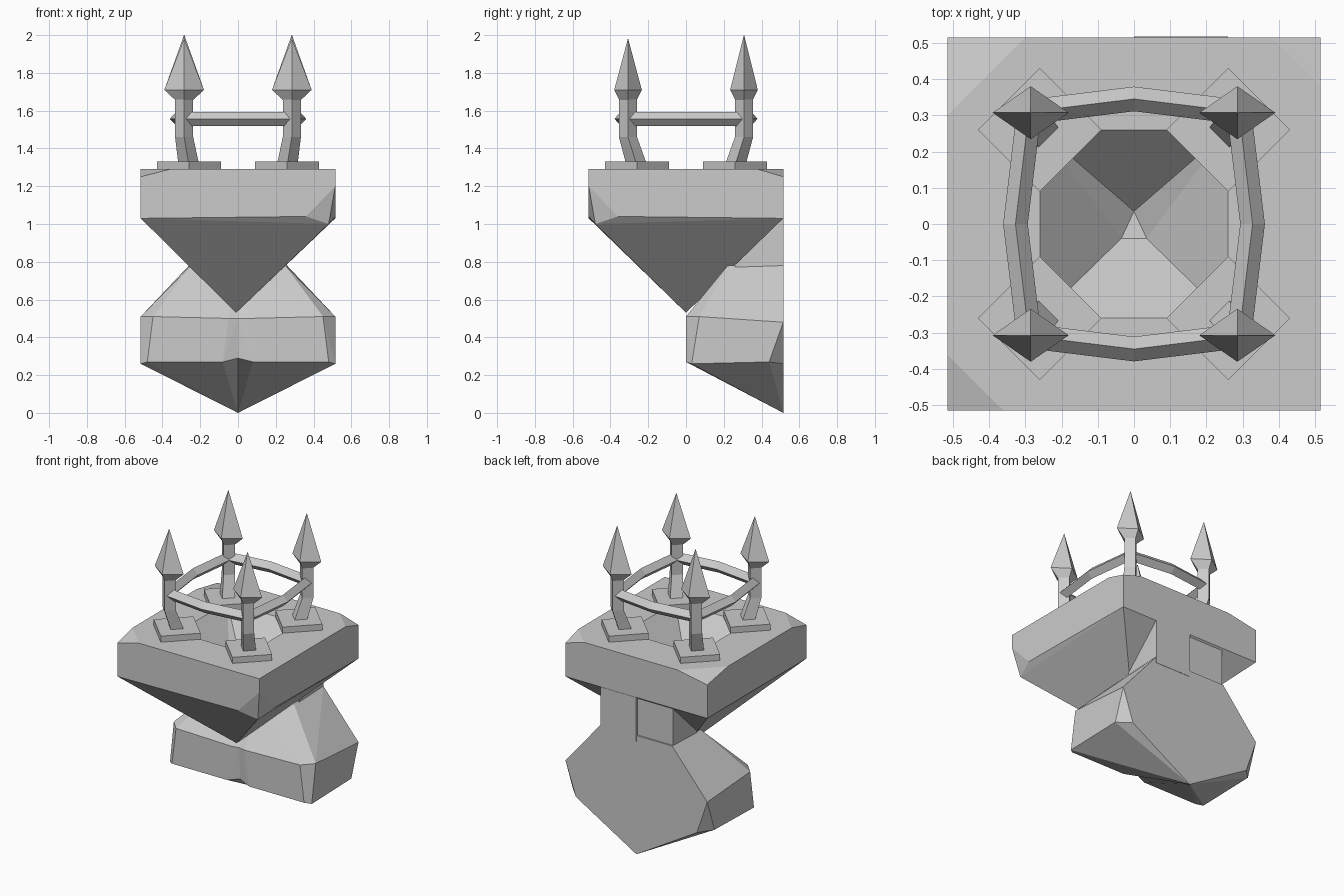
import bpy, bmesh
from mathutils import Vector

cube = bpy.data.objects.get("Cube")
if cube:
    bpy.data.objects.remove(cube, do_unlink=True)

stone = bpy.data.materials.new("grey_stone")
stone.use_nodes = True
GREY = (0.6, 0.6, 0.6, 1)
stone.diffuse_color = GREY
stone.node_tree.nodes["Principled BSDF"].inputs["Base Color"].default_value = GREY


def finish(name, bm):
    bmesh.ops.recalc_face_normals(bm, faces=bm.faces)
    mesh = bpy.data.meshes.new(name)
    bm.to_mesh(mesh)
    bm.free()
    mesh.materials.append(stone)
    ob = bpy.data.objects.new(name, mesh)
    bpy.context.collection.objects.link(ob)
    return ob


def hull(name, points):
    """Faceted rock wrapped tightly around a few points."""
    bm = bmesh.new()
    for p in points:
        bm.verts.new(p)
    res = bmesh.ops.convex_hull(bm, input=bm.verts)
    loose = [v for v in bm.verts if not v.link_faces]
    bmesh.ops.delete(bm, geom=loose, context='VERTS')
    bmesh.ops.dissolve_limit(bm, angle_limit=0.01, verts=bm.verts, edges=bm.edges)
    return finish(name, bm)


def loft(name, rings):
    """Skin a list of equal-length rings and cap both ends."""
    bm = bmesh.new()
    loops = [[bm.verts.new(p) for p in ring] for ring in rings]
    n = len(loops[0])
    for a, b in zip(loops, loops[1:]):
        for i in range(n):
            j = (i + 1) % n
            bm.faces.new((a[i], a[j], b[j], b[i]))
    bm.faces.new(loops[0])
    bm.faces.new(loops[-1])
    bmesh.ops.remove_doubles(bm, verts=bm.verts, dist=0.0005)
    return finish(name, bm)


def diamond(x, y, z, rx, ry):
    return [(x + rx, y, z), (x, y + ry, z), (x - rx, y, z), (x, y - ry, z)]


def box(name, lo, hi):
    return hull(name, [(x, y, z) for x in (lo[0], hi[0])
                       for y in (lo[1], hi[1]) for z in (lo[2], hi[2])])


S, C, TOP, RIM = 0.515, 0.36, 1.29, 1.03

# Upper block: square slab over an inverted pyramid, with chipped corners
points = [(-0.01, 0, 0.53), (S, -S, TOP), (S, -S, 1.2),
          (C, -S, 1.04), (S, -C, 1.04), (0.48, -0.48, 1.0)]
for sx, sy, chip in ((-1, -1, C), (-1, 1, 0.3), (1, 1, 0.38)):
    points += [(sx * S, sy * S, RIM), (sx * S, sy * S, 1.25),
               (sx * chip, sy * S, TOP), (sx * S, sy * chip, TOP)]
block = hull("upper_block", points)

# Sunken basin cut into the top
pit = hull("basin_cutter",
           [(x, y, z) for x in (-0.26, 0.26) for y in (-0.26, 0.26) for z in (TOP, 1.4)]
           + [(0, 0.035, 1.04), (-0.035, -0.04, 1.05), (0.035, -0.04, 1.05)])
pit.hide_render = True
cut = block.modifiers.new("basin", 'BOOLEAN')
cut.operation = 'DIFFERENCE'
cut.solver = 'EXACT'
cut.object = pit
bpy.context.view_layer.objects.active = block
bpy.ops.object.modifier_apply(modifier=cut.name)
bpy.data.objects.remove(pit, do_unlink=True)

# Lower rock: two lumps meeting at the middle, flat at the back
for side, label in ((1, "left"), (-1, "right")):
    points = [(0, S, 0), (0, 0.02, 0.29), (0, 0.01, 0.5), (0, S, 0.78), (0, 0.22, 0.78),
              (side * 0.08, 0, 0.27), (side * 0.25, 0.22, 0.78), (side * 0.26, S, 0.78),
              (side * S, 0.03, 0.26), (side * 0.48, 0, 0.27), (side * S, 0.07, 0.51),
              (side * 0.45, 0, 0.51), (side * S, S, 0.48), (side * S, 0.44, 0.27),
              (side * 0.44, S, 0.26), (side * 0.05, 0, 0.5)]
    hull("lower_rock_" + label, points)

# Short neck joining rock and block
box("neck_left", (0, 0.26, 0.74), (0.26, 0.517, RIM))
box("neck_right", (-0.26, 0.26, 0.74), (0, 0.505, RIM))

# Four posts with turned square feet and spear heads
for sx, lr in ((1, "left"), (-1, "right")):
    for sy, fb, tip in ((-1, "front", 1.98), (1, "back", 2.0)):
        tag = f"{fb}_{lr}"
        bx, by, tx, ty = sx * 0.26, sy * 0.26, sx * 0.285, sy * 0.307
        loft("post_foot_" + tag, [diamond(bx, by, z, 0.17, 0.17) for z in (1.285, 1.33)])
        loft("post_" + tag, [diamond(bx, by, 1.31, 0.055, 0.055),
                             diamond(tx, ty, 1.46, 0.048, 0.048),
                             diamond(tx, ty, 1.66, 0.048, 0.048)])
        loft("spear_head_" + tag, [diamond(tx, ty, 1.655, 0.046, 0.046),
                                   diamond(tx, ty, 1.71, 0.105, 0.073),
                                   diamond(tx, ty, tip, 0.001, 0.001)])


# Rails bowed outwards between the posts
def rail(name, start, end, out):
    start, end, out = Vector(start), Vector(end), Vector(out)
    side = out.normalized() * 0.034
    up = Vector((0, 0, 0.037))
    path = (start, (start + end) / 2 + out, end)
    loft(name, [[p + side, p + up, p - side, p - up] for p in path])


Z = 1.557
for s, fb, lr in ((-1, "front", "right"), (1, "back", "left")):
    rail("rail_" + fb, (-0.285, s * 0.31, Z), (0.285, s * 0.31, Z), (0, s * 0.035, 0))
    rail("rail_" + lr, (s * 0.29, -0.307, Z), (s * 0.29, 0.307, Z), (s * 0.037, 0, 0))
